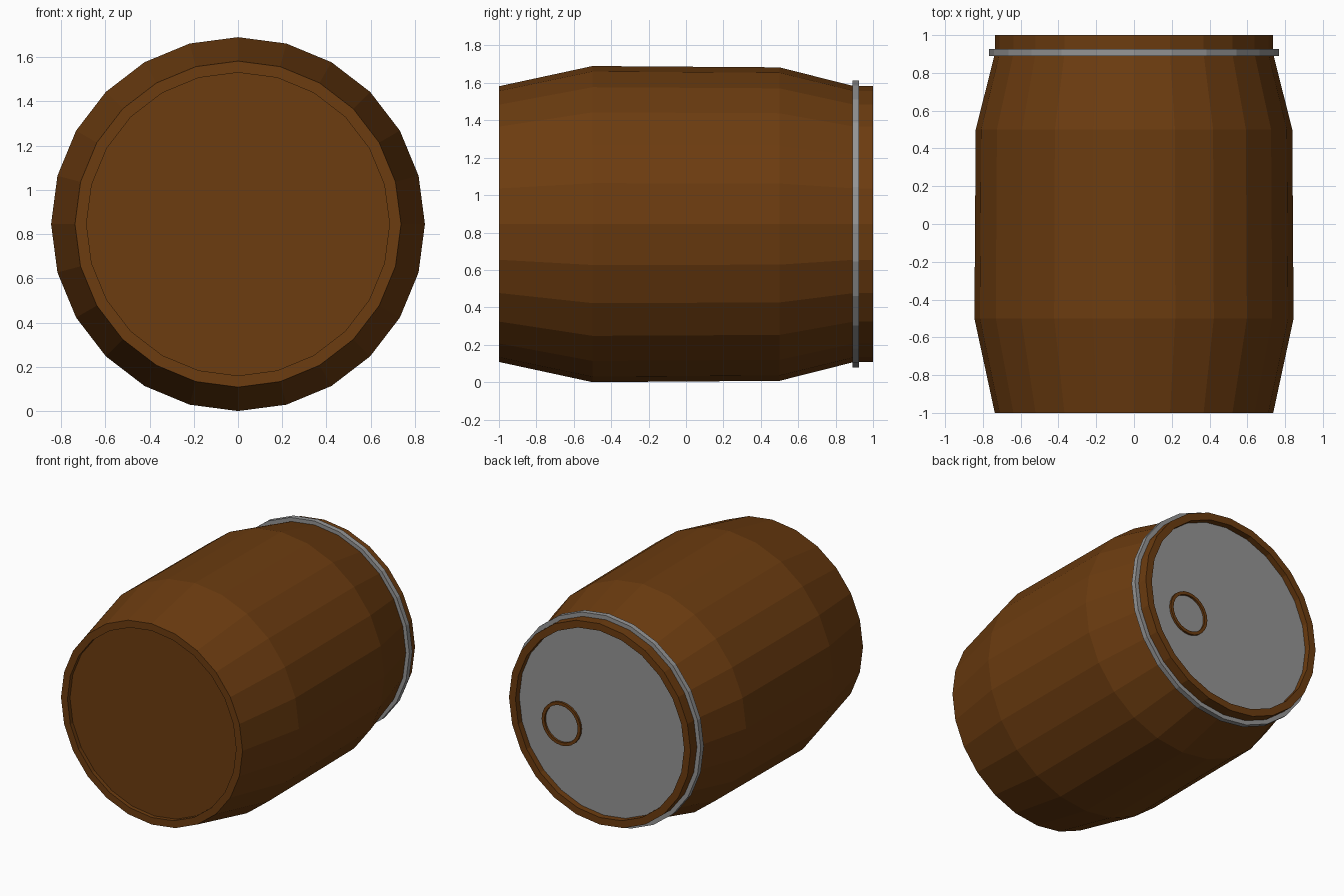
import bpy, math

if "Cube" in bpy.data.objects:
    bpy.data.objects.remove(bpy.data.objects["Cube"])

SIDES = 24
AXIS_Z = 0.845


def material(name, rgb):
    m = bpy.data.materials.new(name)
    m.diffuse_color = (*rgb, 1.0)
    m.use_nodes = True
    m.node_tree.nodes["Principled BSDF"].inputs["Base Color"].default_value = m.diffuse_color
    return m


def lathe(name, profile, mat, centre=(0, AXIS_Z), closed=False, sides=SIDES):
    """Revolve (radius, y) points about a y-parallel axis; cap the ends unless closed."""
    n = len(profile)
    verts, faces = [], []
    for r, y in profile:
        for i in range(sides):
            a = 2 * math.pi * i / sides
            verts.append((centre[0] + r * math.sin(a), y, centre[1] + r * math.cos(a)))
    for k in range(n if closed else n - 1):
        for i in range(sides):
            j, q = (i + 1) % sides, (k + 1) % n
            faces.append((k * sides + i, q * sides + i, q * sides + j, k * sides + j))
    if not closed:
        faces.append(tuple(range(sides)))
        faces.append(tuple(reversed(range((n - 1) * sides, n * sides))))
    mesh = bpy.data.meshes.new(name)
    mesh.from_pydata(verts, [], faces)
    mesh.materials.append(mat)
    ob = bpy.data.objects.new(name, mesh)
    bpy.context.collection.objects.link(ob)
    # consistent outward normals
    import bmesh
    bm = bmesh.new()
    bm.from_mesh(mesh)
    bmesh.ops.recalc_face_normals(bm, faces=bm.faces)
    bm.to_mesh(mesh)
    bm.free()
    return ob


wood = material("wood", (0.15, 0.045, 0.005))
metal = material("metal", (0.3, 0.3, 0.3))

# Barrel body with recessed ends
lathe("barrel_body", [
    (0.685, -0.97), (0.685, -1.0), (0.737, -1.0), (0.845, -0.5),
    (0.838, 0.5), (0.737, 0.9), (0.737, 1.0), (0.685, 1.0), (0.685, 0.94)], wood)

# Grey lid set into the back end
lathe("back_lid", [(0.685, 0.94), (0.685, 0.955)], metal)

# Metal hoop near the back
lathe("hoop", [(0.73, 0.89), (0.768, 0.89), (0.768, 0.926), (0.73, 0.926)], metal, closed=True)

# Small wooden ring on the lid
lathe("lid_ring", [(0.135, 0.95), (0.158, 0.95), (0.158, 0.97), (0.135, 0.97)], wood,
      centre=(0.335, AXIS_Z - 0.1), closed=True)
